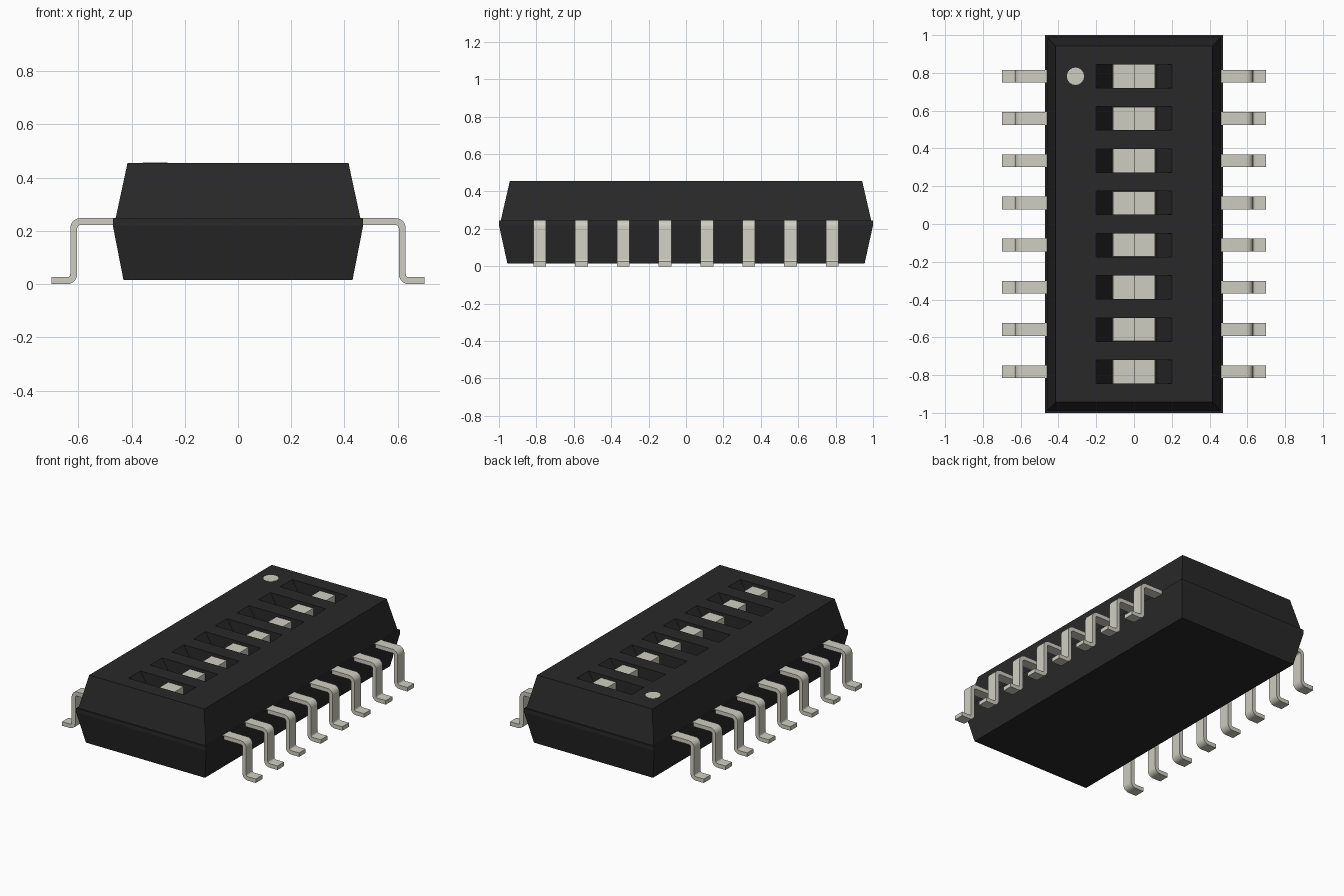
import bpy, bmesh, math

cube = bpy.data.objects.get("Cube")
if cube:
    bpy.data.objects.remove(cube, do_unlink=True)


def material(name, rgb):
    m = bpy.data.materials.new(name)
    m.use_nodes = True
    m.diffuse_color = (*rgb, 1)
    bsdf = m.node_tree.nodes["Principled BSDF"]
    bsdf.inputs["Base Color"].default_value = (*rgb, 1)
    bsdf.inputs["Roughness"].default_value = 0.6
    return m


BLACK = material("black plastic", (0.022, 0.022, 0.022))
METAL = material("pale warm grey", (0.62, 0.615, 0.54))

PITCH = 0.2235
ROWS = [(i - 3.5) * PITCH for i in range(8)]


def finish(name, bm, mat):
    bmesh.ops.recalc_face_normals(bm, faces=bm.faces)
    mesh = bpy.data.meshes.new(name)
    bm.to_mesh(mesh)
    bm.free()
    mesh.materials.append(mat)
    ob = bpy.data.objects.new(name, mesh)
    bpy.context.collection.objects.link(ob)
    return ob


def loft(bm, rings, cy=0):
    """Stack rectangular rings given as (half x, half y, z)."""
    loops = [[bm.verts.new((sx * hx, cy + sy * hy, z))
              for sx, sy in ((-1, -1), (1, -1), (1, 1), (-1, 1))]
             for hx, hy, z in rings]
    bm.faces.new(loops[0][::-1])
    bm.faces.new(loops[-1])
    for a, b in zip(loops, loops[1:]):
        for i in range(4):
            j = (i + 1) % 4
            bm.faces.new((a[i], a[j], b[j], b[i]))


def extrude_profile(bm, points, cy, half):
    """Extrude an x-z outline along y."""
    front = [bm.verts.new((x, cy - half, z)) for x, z in points]
    back = [bm.verts.new((x, cy + half, z)) for x, z in points]
    bm.faces.new(front)
    bm.faces.new(back[::-1])
    n = len(points)
    for i in range(n):
        j = (i + 1) % n
        bm.faces.new((front[i], back[i], back[j], front[j]))


def arc(cx, cz, r, start, end, steps=6):
    return [(cx + r * math.cos(math.radians(start + (end - start) * k / steps)),
             cz + r * math.sin(math.radians(start + (end - start) * k / steps)))
            for k in range(steps + 1)]


# Housing with a narrow parting-line ledge
bm = bmesh.new()
loft(bm, [(0.43, 0.955, 0.015), (0.47, 1.0, 0.22), (0.47, 1.0, 0.246),
          (0.46, 0.99, 0.246), (0.415, 0.942, 0.455)])
housing = finish("housing", bm, BLACK)

# Switch slots with sloping ends, cut from the top
bm = bmesh.new()
for y in ROWS:
    loft(bm, [(0.12, 0.062, 0.32), (0.2, 0.062, 0.455), (0.2, 0.062, 0.5)], y)
cutter = finish("slot_cutter", bm, BLACK)
cutter.hide_render = True
mod = housing.modifiers.new("slots", "BOOLEAN")
mod.operation = "DIFFERENCE"
mod.solver = "EXACT"
mod.object = cutter
bpy.context.view_layer.objects.active = housing
housing.select_set(True)
bpy.ops.object.modifier_apply(modifier=mod.name)
bpy.data.objects.remove(cutter, do_unlink=True)

# Stepped sliders, raised on one half
slider = [(-0.11, 0.31), (0.11, 0.31), (0.11, 0.435),
          (0, 0.435), (0, 0.37), (-0.11, 0.37)]
for i, y in enumerate(ROWS):
    bm = bmesh.new()
    extrude_profile(bm, slider, y, 0.0615)
    finish(f"slider_{i + 1}", bm, METAL)

# Bent flat legs: shoulder, drop and outward foot
T, R = 0.026, 0.012
top, outer, tip = 0.248, 0.63, 0.70
leg = [(0.44, top)]
leg += arc(outer - T - R, top - T - R, R + T, 90, 0)
leg += arc(outer + R, T + R, R, 180, 270)
leg += [(tip, T), (tip, 0)]
leg += arc(outer + R, T + R, R + T, 270, 180)
leg += arc(outer - T - R, top - T - R, R, 0, 90)
leg += [(0.44, top - T)]
for side, label in ((1, "left"), (-1, "right")):
    for i, y in enumerate(ROWS):
        bm = bmesh.new()
        extrude_profile(bm, [(side * x, z) for x, z in leg], y, 0.034)
        ob = finish(f"{label}_leg_{i + 1}", bm, METAL)
        bpy.ops.object.select_all(action="DESELECT")
        ob.select_set(True)
        bpy.context.view_layer.objects.active = ob
        bpy.ops.object.shade_smooth_by_angle(angle=math.radians(30))

# Round marker beside the first switch
bm = bmesh.new()
bmesh.ops.create_cone(bm, cap_ends=True, segments=16, radius1=0.046,
                      radius2=0.046, depth=0.004)
bmesh.ops.translate(bm, verts=bm.verts, vec=(-0.31, ROWS[-1], 0.455))
finish("marker_dot", bm, METAL)
